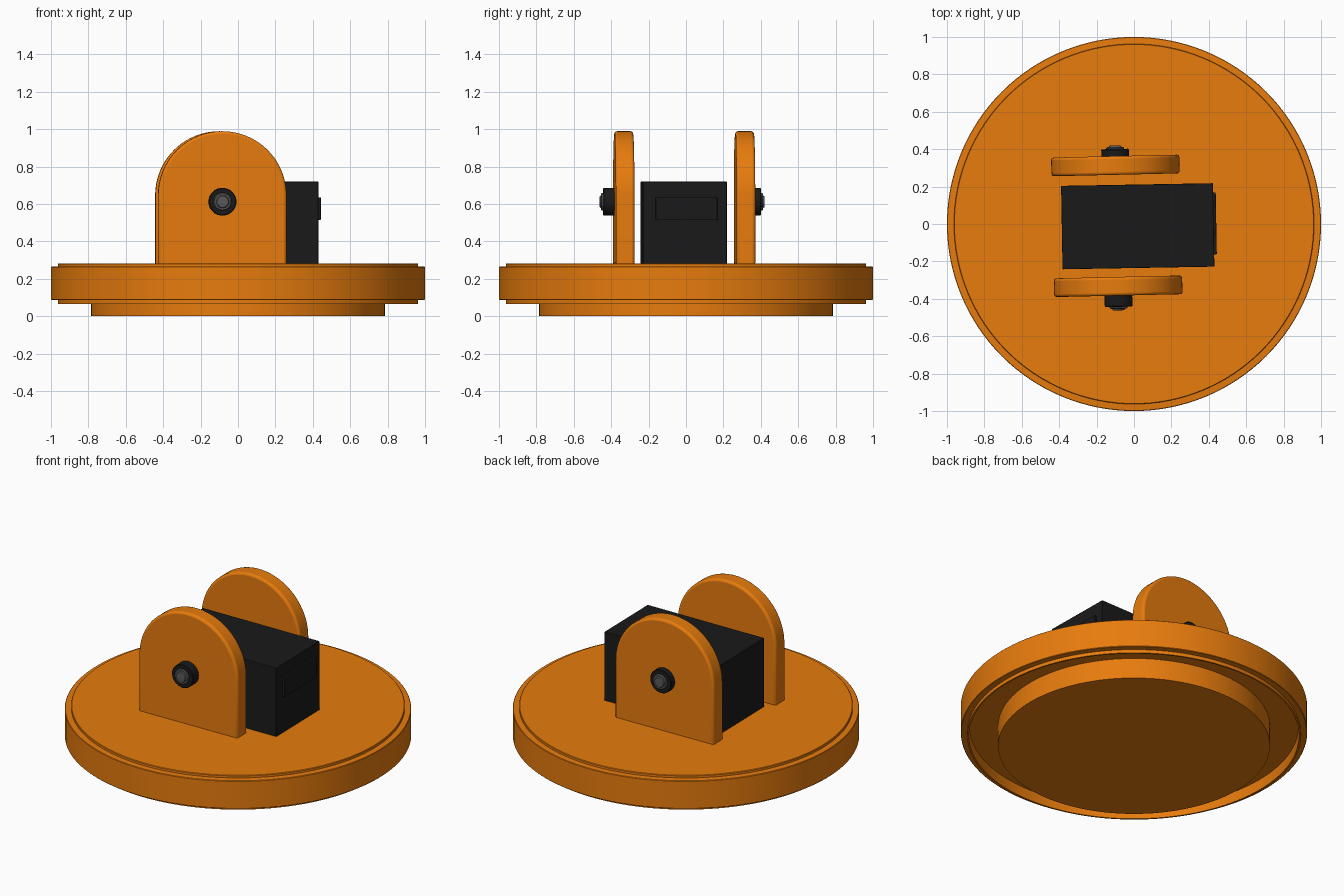
import bpy, bmesh, math
from mathutils import Matrix, Vector

if "Cube" in bpy.data.objects:
    bpy.data.objects.remove(bpy.data.objects["Cube"])


def material(name, rgb):
    m = bpy.data.materials.new(name)
    m.diffuse_color = (*rgb, 1)
    m.use_nodes = True
    m.node_tree.nodes["Principled BSDF"].inputs["Base Color"].default_value = m.diffuse_color
    return m


ORANGE = material("orange", (0.8, 0.2, 0.004))
BLACK = material("black", (0.01, 0.01, 0.01))
GREY = material("grey", (0.1, 0.1, 0.1))


def finish(name, bm, mat, matrix=Matrix(), bevel=0):
    bmesh.ops.remove_doubles(bm, verts=bm.verts, dist=1e-5)
    bmesh.ops.recalc_face_normals(bm, faces=bm.faces)
    mesh = bpy.data.meshes.new(name)
    bm.to_mesh(mesh)
    bm.free()
    mesh.materials.append(mat)
    ob = bpy.data.objects.new(name, mesh)
    bpy.context.collection.objects.link(ob)
    ob.matrix_world = matrix
    if bevel:
        b = ob.modifiers.new("bevel", 'BEVEL')
        b.width, b.segments, b.limit_method = bevel, 3, 'ANGLE'
        b.angle_limit = math.radians(50)
    bpy.ops.object.select_all(action='DESELECT')
    ob.select_set(True)
    bpy.context.view_layer.objects.active = ob
    bpy.ops.object.shade_smooth_by_angle(angle=math.radians(30))
    return ob


def lathe(name, profile, mat, steps, matrix=Matrix()):
    bm = bmesh.new()
    vs = [bm.verts.new((r, 0, z)) for r, z in profile]
    es = [bm.edges.new(p) for p in zip(vs, vs[1:])]
    bmesh.ops.spin(bm, geom=vs + es, cent=(0, 0, 0), axis=(0, 0, 1),
                   angle=math.tau, steps=steps)
    return finish(name, bm, mat, matrix)


def box(name, size, centre, mat, matrix, bevel=0):
    bm = bmesh.new()
    bmesh.ops.create_cube(bm, size=1)
    bmesh.ops.scale(bm, vec=size, verts=bm.verts)
    bmesh.ops.translate(bm, vec=centre, verts=bm.verts)
    return finish(name, bm, mat, matrix, bevel)


# Round base: foot, recessed underside, stepped rim
lathe("base", [(0, 0), (0.785, 0), (0.785, 0.13), (0.95, 0.13), (0.953, 0.065),
               (0.963, 0.065), (0.963, 0.087), (0.997, 0.087), (1, 0.09),
               (1, 0.262), (0.997, 0.265), (0.963, 0.267), (0.963, 0.28),
               (0.96, 0.283), (0, 0.283)], ORANGE, 128)

# The bracket assembly is turned slightly on the base
turn = Matrix.Translation((-0.092, -0.01, 0)) @ Matrix.Rotation(math.radians(1.3), 4, 'Z')

HALF, TOP, THICK, FLOOR = 0.343, 0.989, 0.1, 0.27
for side, label, washer in ((-1, "front", 0.06), (1, "back", 0.038)):
    # Arched side plate
    bm = bmesh.new()
    outline = [(-HALF, FLOOR), (HALF, FLOOR)]
    for i in range(41):
        a = math.pi * i / 40
        outline.append((HALF * math.cos(a), TOP - HALF + HALF * math.sin(a)))
    y = side * 0.323
    face = bm.faces.new([bm.verts.new((x, y - THICK / 2, z)) for x, z in outline])
    ext = bmesh.ops.extrude_face_region(bm, geom=[face])
    bmesh.ops.translate(bm, vec=(0, THICK, 0),
                        verts=[v for v in ext["geom"] if isinstance(v, bmesh.types.BMVert)])
    finish(label + "_plate", bm, ORANGE, turn, 0.014)

    # Washer and domed pin head, pointing outwards
    out = turn @ Matrix.Translation((0, side * (0.323 + THICK / 2), 0.612)) \
        @ Matrix.Rotation(-side * math.pi / 2, 4, 'X')
    w = washer
    lathe(label + "_washer", [(0, -0.02), (0.074, -0.02), (0.074, w - 0.004),
                              (0.07, w), (0, w)], BLACK, 40, out)
    lathe(label + "_pin", [(0, w - 0.01), (0.048, w - 0.01), (0.048, w + 0.006),
                           (0.043, w + 0.011), (0.034, w + 0.011),
                           (0.03, w + 0.018), (0, w + 0.02)], GREY, 40, out)

# Black block between the plates, with a raised end panel
block = Matrix.Translation((0.02, -0.012, 0)) @ Matrix.Rotation(math.radians(1), 4, 'Z')
box("block", (0.812, 0.446, 0.45), (0, 0, 0.495), BLACK, block, 0.003)
box("end_panel", (0.03, 0.33, 0.122), (0.405, 0.008, 0.575), BLACK, block, 0.003)
